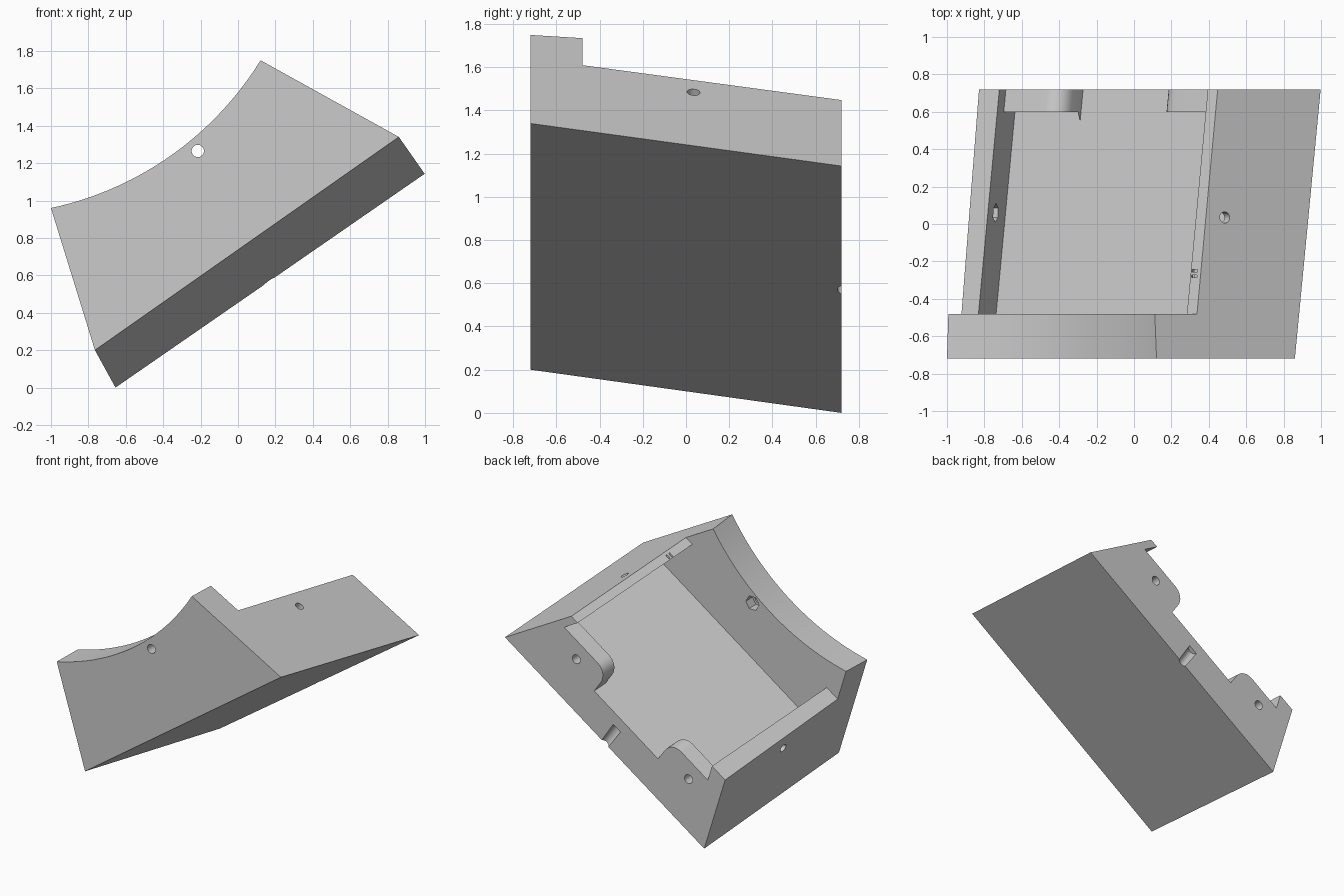
import bpy, bmesh
from math import cos, sin, pi, radians
from mathutils import Vector

if "Cube" in bpy.data.objects:
    bpy.data.objects.remove(bpy.data.objects["Cube"])

# Tilted frame: s runs along the base, h is height above it, sheared along y
A = radians(34.8)
U, N = Vector((cos(A), 0, sin(A))), Vector((-sin(A), 0, cos(A)))


def place(s, h, y):
    origin = Vector((-0.655, y, 0)) + N * (0.235 * (0.72 - y) / 1.44)
    return origin + U * s + N * h


def loft(name, ring_a, ring_b):
    """Closed solid between two matching rings of points."""
    bm = bmesh.new()
    a = [bm.verts.new(p) for p in ring_a]
    b = [bm.verts.new(p) for p in ring_b]
    n = len(a)
    bm.faces.new(a)
    bm.faces.new(b[::-1])
    for i in range(n):
        j = (i + 1) % n
        bm.faces.new((a[j], a[i], b[i], b[j]))
    bmesh.ops.recalc_face_normals(bm, faces=bm.faces)
    mesh = bpy.data.meshes.new(name)
    bm.to_mesh(mesh)
    bm.free()
    ob = bpy.data.objects.new(name, mesh)
    bpy.context.collection.objects.link(ob)
    return ob


def prism(name, profile, y0, y1):
    return loft(name, [place(s, h, y0) for s, h in profile],
                [place(s, h, y1) for s, h in profile])


def rod(name, start, end, r, sides=24):
    start, end = Vector(start), Vector(end)
    q = (end - start).to_track_quat('Z', 'Y')
    ring = [q @ Vector((r * cos(2 * pi * i / sides), r * sin(2 * pi * i / sides), 0))
            for i in range(sides)]
    return loft(name, [start + p for p in ring], [end + p for p in ring])


def fillet(cx, cy, r, a0, a1, steps=8):
    return [(cx + r * cos(radians(a0 + (a1 - a0) * i / steps)),
             cy + r * sin(radians(a0 + (a1 - a0) * i / steps))) for i in range(steps + 1)]


def cut(body, tool):
    tool.hide_render = True
    m = body.modifiers.new("cut", 'BOOLEAN')
    m.operation, m.solver, m.object = 'DIFFERENCE', 'EXACT', tool
    bpy.context.view_layer.objects.active = body
    bpy.ops.object.modifier_apply(modifier=m.name)
    bpy.data.objects.remove(tool)


# Outer block: side walls lean inwards, top left tall for trimming
lean_l, lean_r = Vector((-0.235, 0, 0.76)), Vector((-0.74, 0, 0.41))


def block_ring(bl, br, y, k):
    l, r = Vector((bl[0], y, bl[1])), Vector((br[0], y, br[1]))
    return [l, r, r + lean_r * k, l + lean_l * k]


body = loft("tilted_case", block_ring((-0.765, 0.2), (0.86, 1.34), -0.72, 1.15),
            block_ring((-0.655, 0.0), (0.998, 1.143), 0.72, 1.15))

# Concave arc on top of the front wall
cut(body, rod("arc_cutter", (-1.366, -1, 2.669), (-1.366, 1, 2.669), 1.748, 160))

# Lower rim behind the front wall
cut(body, prism("rim_cutter", [(-1, 0.56), (3, 0.56), (3, 1.8), (-1, 1.8)], -0.48, 1.0))

# Pocket with leaning inner walls
cut(body, prism("pocket_cutter", [(0.21, 0.25), (1.82, 0.25), (1.648, 0.6), (0.323, 0.6)],
                -0.48, 0.60))

# Open back with two rounded tabs
back = [(0.323, 0.6), (0.273, 0.445)]
back += fillet(0.54, 0.345, 0.1, 90, 0) + [(0.64, 0.25), (1.285, 0.25)]
back += fillet(1.385, 0.345, 0.1, 180, 90) + [(1.724, 0.445), (1.648, 0.6)]
cut(body, prism("back_cutter", back, 0.55, 0.9))

# Front wall hole and its hexagonal nut recess
cut(body, rod("front_hole", (-0.215, -0.9, 1.265), (-0.215, -0.3, 1.265), 0.033))
cut(body, rod("front_nut", (-0.215, -0.56, 1.265), (-0.215, -0.4, 1.265), 0.055, 6))

# Side wall holes, square to each wall
out_l, out_r = Vector((-0.955, 0, -0.295)), Vector((0.484, 0, 0.875))
left, right = Vector((-0.74, 0.06, 0.587)), Vector((0.48, 0.035, 1.475))
cut(body, rod("left_hole", left - out_l * 0.1, left + out_l * 0.3, 0.03))
cut(body, rod("left_nut", left - out_l * 0.06, left + out_l * 0.05, 0.05, 6))
cut(body, rod("right_hole", right - out_r * 0.15, right + out_r * 0.1, 0.03))

# Holes through the tabs
for s, h in ((0.385, 0.325), (1.52, 0.328)):
    p = place(s, h, 0.72)
    cut(body, rod("tab_hole", p - Vector((0, 0.2, 0)), p + Vector((0, 0.1, 0)), 0.033))

# Groove in the bottom back edge
cut(body, rod("groove", place(1.0, -0.1, 0.745), place(1.0, 0.17, 0.725), 0.037))

# Two small slots in the right rim
for y in (-0.25, -0.28):
    cut(body, prism("slot", [(1.675, 0.54), (1.71, 0.54), (1.71, 0.6), (1.675, 0.6)],
                    y - 0.006, y + 0.006))

# Smooth arcs and holes, crisp edges
bpy.ops.object.select_all(action='DESELECT')
body.select_set(True)
bpy.context.view_layer.objects.active = body
bpy.ops.object.shade_smooth_by_angle(angle=radians(25))
